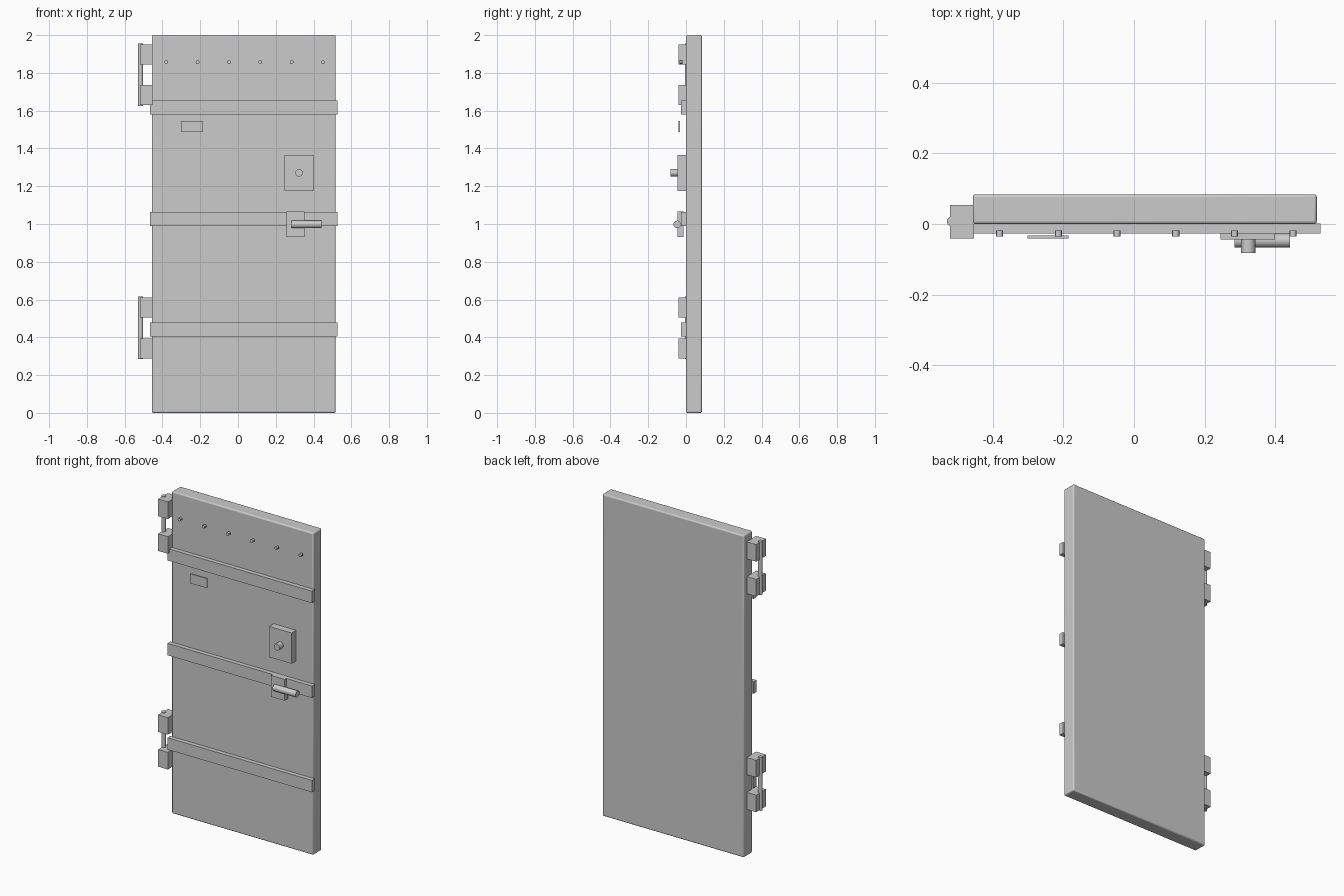
import bpy
from mathutils import Vector

if "Cube" in bpy.data.objects:
    bpy.data.objects.remove(bpy.data.objects["Cube"])


def box(name, lo, hi):
    lo, hi = Vector(lo), Vector(hi)
    bpy.ops.mesh.primitive_cube_add(size=1, location=(lo + hi) / 2)
    ob = bpy.context.object
    ob.name = name
    ob.scale = hi - lo
    bpy.ops.object.transform_apply(location=False, rotation=False, scale=True)
    return ob


def rod(name, start, end, radius, sides=16):
    a, b = Vector(start), Vector(end)
    d = b - a
    bpy.ops.mesh.primitive_cylinder_add(
        vertices=sides, radius=radius, depth=d.length, location=(a + b) / 2,
        rotation=d.to_track_quat('Z', 'Y').to_euler())
    ob = bpy.context.object
    ob.name = name
    bpy.ops.object.shade_smooth_by_angle()
    return ob


# Door slab with slightly rounded edges
slab = box("door_panel", (-0.456, 0, 0), (0.517, 0.084, 2))
bev = slab.modifiers.new("bevel", 'BEVEL')
bev.width = 0.008
bev.segments = 3
bpy.ops.object.shade_smooth_by_angle()

# Horizontal straps across the front
for i, z in enumerate((0.441, 1.027, 1.616)):
    box(f"strap_{i + 1}", (-0.465, -0.027, z - 0.037), (0.527, 0.002, z + 0.037))

# Row of rivets near the top
for i in range(6):
    x = -0.38 + i * 0.166
    rod(f"rivet_{i + 1}", (x, -0.018, 1.857), (x, -0.035, 1.857), 0.01, 12)

# Small sign plate
box("sign_plate", (-0.301, -0.041, 1.487), (-0.185, -0.033, 1.546))

# Lock box with round knob
box("lock_box", (0.245, -0.044, 1.175), (0.399, 0.002, 1.366))
rod("lock_knob", (0.323, -0.03, 1.271), (0.323, -0.082, 1.271), 0.02)

# Handle plate and lever
box("handle_plate", (0.257, -0.044, 0.932), (0.351, -0.012, 1.065))
rod("handle_lever", (0.284, -0.047, 0.998), (0.441, -0.047, 0.998), 0.02)

# Two hinges: a pin running through an upper and a lower knuckle block
for label, zc in (("lower", 0.45), ("upper", 1.79)):
    rod(f"{label}_hinge_pin", (-0.516, 0.007, zc - 0.165),
        (-0.516, 0.007, zc + 0.165), 0.0135)
    for side, s in (("top", 1), ("bottom", -1)):
        z = zc + s * 0.108
        box(f"{label}_hinge_block_{side}", (-0.52, -0.041, z - 0.053),
            (-0.453, 0.054, z + 0.053))
